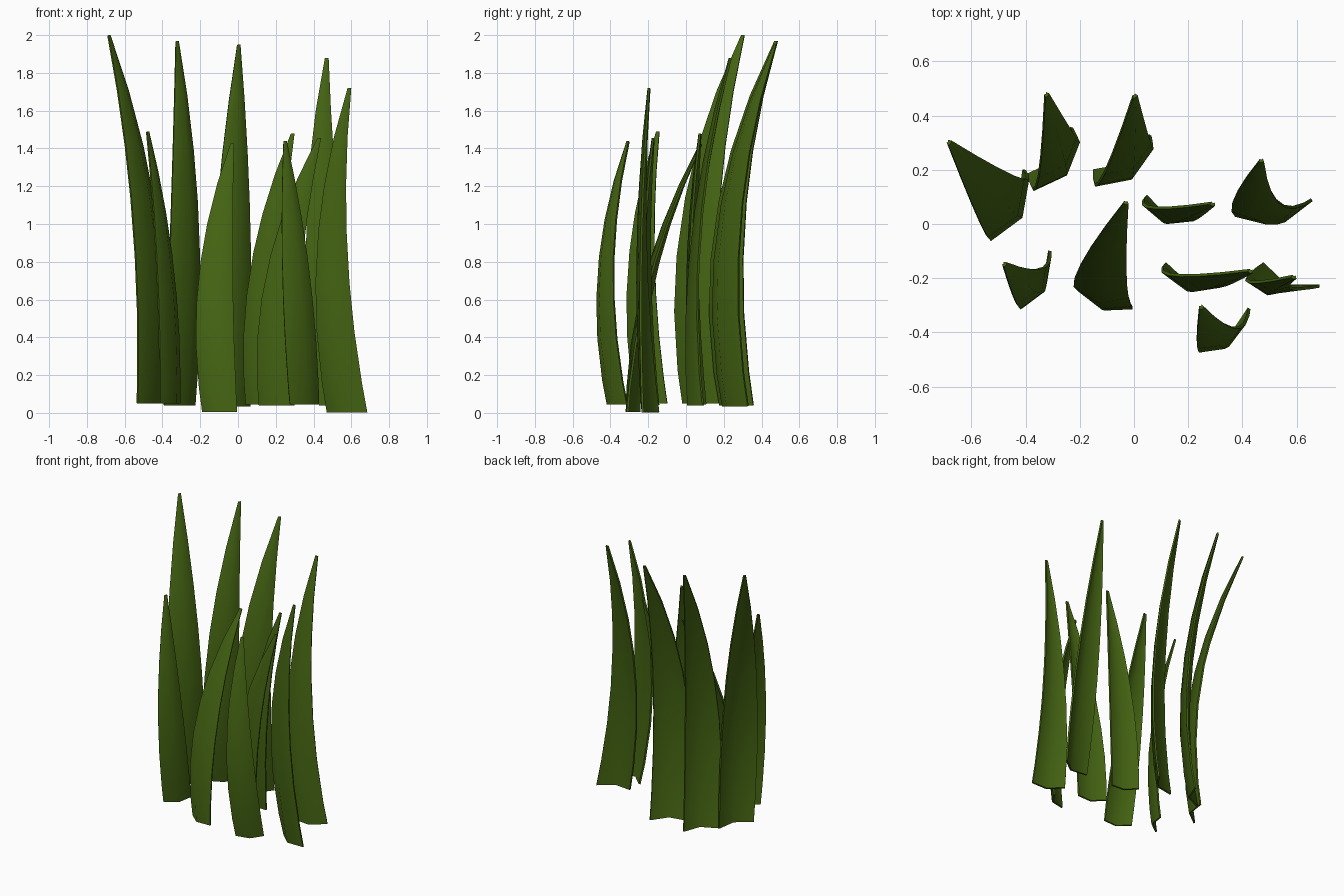
import bpy, bmesh, math
from mathutils import Vector

if "Cube" in bpy.data.objects:
    bpy.data.objects.remove(bpy.data.objects["Cube"])

green = bpy.data.materials.new("grass_green")
green.diffuse_color = (0.057, 0.125, 0.006, 1)
green.use_nodes = True
green.node_tree.nodes["Principled BSDF"].inputs["Base Color"].default_value = green.diffuse_color

ROWS = (0, 0.09, 0.25, 0.4, 0.56, 0.7, 0.85, 1)


def through(a, b, c, t):
    """Smooth path through base, middle (t = 0.4) and tip."""
    return (a * ((t - .4) * (t - 1) / .4) + b * (t * (t - 1) / -.24)
            + c * (t * (t - .4) / .6))


def blade(name, base, mid, tip, z0):
    """Creased, tapering leaf; base and mid hold left and right edge xy."""
    bl, br = Vector(base[:2]), Vector(base[2:])
    ml, mr = Vector(mid[:2]), Vector(mid[2:])
    top = Vector(tip[:2])
    half = (mr - ml).normalized() * 0.01
    bm = bmesh.new()
    rows = []
    for t in ROWS:
        l = through(bl, ml, top - half, t)
        r = through(br, mr, top + half, t)
        d = r - l
        crease = (l + r) / 2 + Vector((d.y, -d.x)) * 0.2   # fold towards front
        z = z0 + (tip[2] - z0) * t
        rows.append([bm.verts.new((p.x, p.y, z)) for p in (l, crease, r)])
    for a, b in zip(rows, rows[1:]):
        for i in range(2):
            bm.faces.new((a[i], a[i + 1], b[i + 1], b[i]))
    me = bpy.data.meshes.new(name)
    bm.to_mesh(me)
    bm.free()
    me.materials.append(green)
    ob = bpy.data.objects.new(name, me)
    bpy.context.collection.objects.link(ob)
    # thin leaf body
    mod = ob.modifiers.new("thickness", 'SOLIDIFY')
    mod.thickness = 0.012
    mod.offset = -1
    bpy.ops.object.select_all(action='DESELECT')
    ob.select_set(True)
    bpy.context.view_layer.objects.active = ob
    bpy.ops.object.modifier_apply(modifier=mod.name)
    bpy.ops.object.shade_smooth_by_angle(angle=math.radians(50))


# back row, tall blades
blade("tall_blade_left", (-.53, -.02, -.40, .20), (-.54, -.05, -.405, .165), (-.68, .30, 2.0), .05)
blade("tall_blade_mid_left", (-.39, .175, -.225, .355), (-.36, .13, -.2, .3), (-.32, .475, 1.97), .04)
blade("tall_blade_centre", (-.15, .19, .065, .325), (-.13, .145, .07, .275), (.005, .47, 1.95), .035)
blade("tall_blade_right", (.43, .02, .66, .085), (.36, .045, .56, .06), (.47, .23, 1.88), .04)
# middle and front rows, shorter blades
blade("short_blade_middle", (.04, .10, .21, .02), (.045, .06, .22, .01), (.29, .07, 1.48), .045)
blade("short_blade_left", (-.41, -.27, -.305, -.1), (-.42, -.315, -.325, -.16), (-.475, -.15, 1.49), .05)
blade("short_blade_centre", (-.19, -.25, -.005, -.315), (-.22, -.2, -.025, -.23), (-.03, .075, 1.425), .005)
blade("short_blade_front_mid", (.11, -.15, .3, -.22), (.125, -.19, .32, -.235), (.43, -.178, 1.455), .04)
blade("mid_blade_right", (.47, -.15, .685, -.235), (.41, -.21, .59, -.245), (.59, -.2, 1.72), .002)
blade("short_blade_front", (.275, -.42, .43, -.315), (.24, -.475, .395, -.385), (.25, -.31, 1.44), .045)
